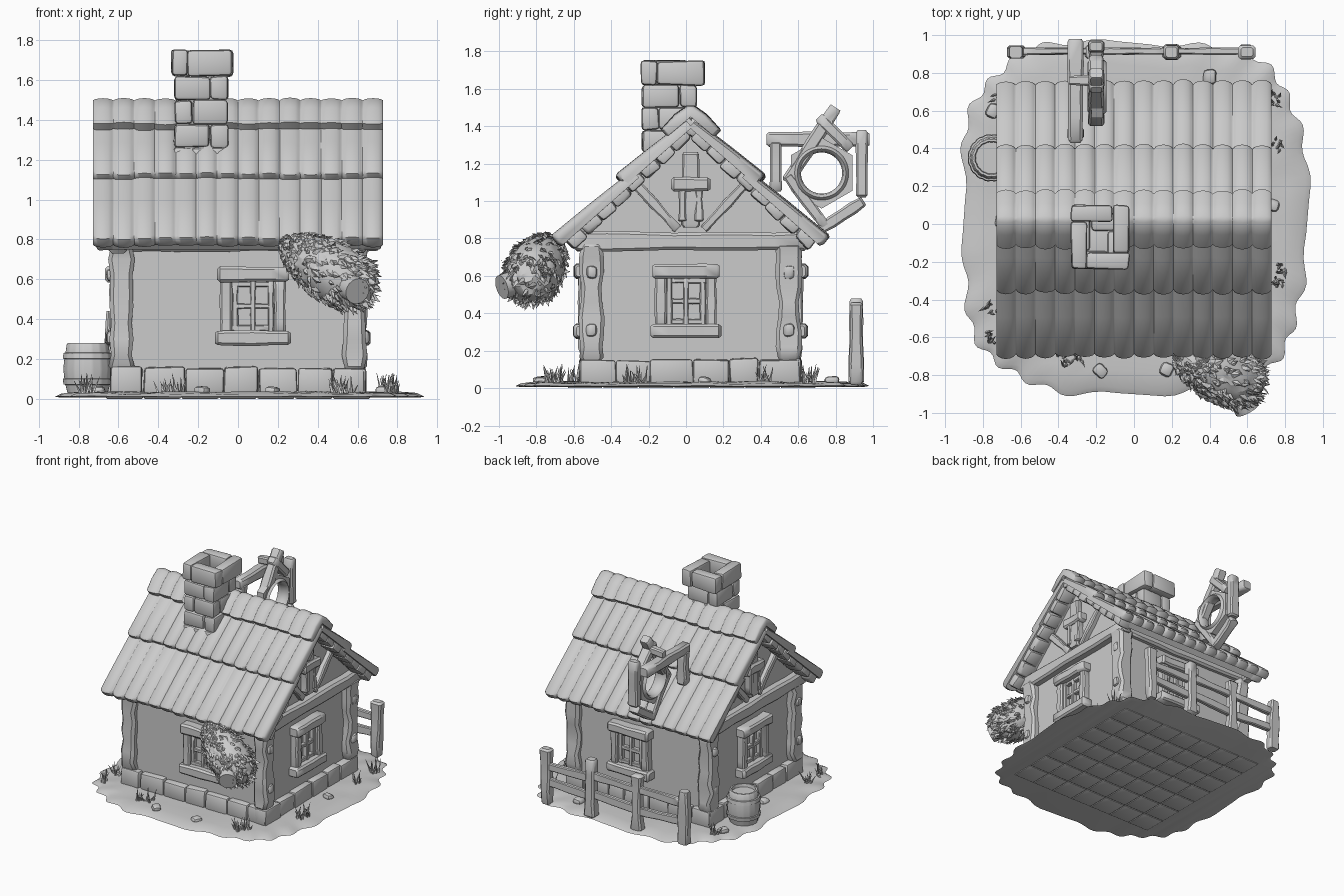
import bpy, bmesh, random
from math import sin, cos, pi, radians, sqrt, copysign
from mathutils import Vector as V, Matrix as M, noise

if "Cube" in bpy.data.objects:
    bpy.data.objects.remove(bpy.data.objects["Cube"])

random.seed(4)
R = random.uniform


def finish(name, bm, angle=40):
    bmesh.ops.recalc_face_normals(bm, faces=bm.faces)
    me = bpy.data.meshes.new(name)
    bm.to_mesh(me)
    bm.free()
    me.shade_smooth()
    me.set_sharp_from_angle(angle=radians(angle))
    ob = bpy.data.objects.new(name, me)
    bpy.context.collection.objects.link(ob)
    return ob


def loft(bm, rings, closed=False):
    vs = [[bm.verts.new(p) for p in r] for r in rings]
    n = len(vs[0])
    for a, b in zip(vs, vs[1:] + (vs[:1] if closed else [])):
        for i in range(n):
            bm.faces.new((a[i], a[(i + 1) % n], b[(i + 1) % n], b[i]))
    if not closed:
        bm.faces.new(vs[0][::-1])
        bm.faces.new(vs[-1])


def block(bm, c, size, rot=M(), bevel=0.015, jit=0.006):
    """Softly bevelled stone."""
    t = bmesh.new()
    bmesh.ops.create_cube(t, size=1)
    for v in t.verts:
        v.co = V(a * b + R(-jit, jit) for a, b in zip(v.co, size))
    bmesh.ops.bevel(t, geom=t.edges[:], offset=bevel, segments=2, profile=0.5, affect='EDGES')
    t.transform(M.Translation(c) @ rot.to_4x4())
    me = bpy.data.meshes.new("tmp")
    t.to_mesh(me)
    t.free()
    bm.from_mesh(me)
    bpy.data.meshes.remove(me)


def beam(bm, p, q, w, h, segs=4, jit=0.006, side=(1, 0, 0), mat=M()):
    """Hand-hewn timber; w lies along side, h across it."""
    p, q = V(p), V(q)
    d = (q - p).normalized()
    u = V(side)
    u = (u - d * u.dot(d)).normalized()
    v = d.cross(u)
    L, e = (q - p).length, min(w, h) * 0.2
    rings = []
    for s in [0, e] + [L * i / segs for i in range(1, segs)] + [L - e, L]:
        end = 0.75 if s in (0, L) else 1
        a, b = (w / 2 + R(-jit, jit)) * end, (h / 2 + R(-jit, jit)) * end
        c = min(a, b) * 0.35
        sec = [(a, c - b), (a, b - c), (a - c, b), (c - a, b), (-a, b - c), (-a, c - b), (c - a, -b), (a - c, -b)]
        rings.append([mat @ (p + d * s + u * x + v * y) for x, y in sec])
    loft(bm, rings)


def tube(bm, p, q, r0, r1, n=16):
    p, q = V(p), V(q)
    rot = (q - p).to_track_quat('Z', 'Y')
    loft(bm, [[c + rot @ V((r * cos(2 * pi * i / n), r * sin(2 * pi * i / n), 0)) for i in range(n)]
              for c, r in ((p, r0), (q, r1))])


# ground with wavy outline, and floor tiles underneath
def outline(th, k, z):
    e = 2 / 3.4
    w = k * (1 + 0.018 * sin(24 * th) + 0.012 * sin(7 * th + 1))
    return V((0.91 * w * copysign(abs(cos(th)) ** e, cos(th)),
              0.035 + 0.93 * w * copysign(abs(sin(th)) ** e, sin(th)), z))


bm = bmesh.new()
rings = []
for k, z, a in ((0.97, 0.006, 0), (1, 0.012, 0.004), (0.97, 0.026, 0.008), (0.87, 0.032, 0.012), (0.75, 0.035, 0.008), (0.5, 0.035, 0)):
    ring = [outline(2 * pi * (i + 0.5) / 180, k, z) for i in range(180)]
    rings.append([p + V((0, 0, a * noise.noise(p * 6))) for p in ring])
loft(bm, rings)
finish("ground", bm, 60)
bm = bmesh.new()
for i in range(7):
    for j in range(7):
        block(bm, ((i - 3) * 0.19, 0.03 + (j - 3) * 0.19, 0.011), (0.184, 0.184, 0.022), bevel=0.005, jit=0)
finish("floor_tiles", bm)

# wall body with gables
bm = bmesh.new()
prof = [(-0.52, 0.02), (0.57, 0.02), (0.57, 0.88), (0.025, 1.41), (-0.52, 0.88)]
loft(bm, [[(x, y, z) for y, z in prof] for x in (-0.585, 0.585)])
finish("walls", bm)

# stone footing
bm = bmesh.new()


def course(a, b, n, put):
    cuts = [a] + [a + (b - a) * (i + R(-0.15, 0.15)) / n for i in range(1, n)] + [b]
    for c, d in zip(cuts, cuts[1:]):
        put((c + d) / 2, d - c - 0.003, 0.13 + R(-0.008, 0.008))


for y in (-0.52, 0.565):
    course(-0.64, 0.64, 7, lambda m, l, h: block(bm, (m, y, 0.025 + h / 2), (l, 0.1, h)))
for x in (-0.59, 0.59):
    course(-0.57, 0.61, 6, lambda m, l, h: block(bm, (x, m, 0.025 + h / 2), (0.1, l, h)))
finish("footing_stones", bm)

# corner posts with stone studs, wall plates
bm = bmesh.new()
for x in (-0.585, 0.585):
    for y in (-0.505, 0.55):
        beam(bm, (x, y, 0.14), (x, y, 0.78), 0.115, 0.125, 8, 0.012)
        for z in (0.31, 0.62):
            block(bm, (x + copysign(0.05, x), y, z), (0.05, 0.06, 0.07), bevel=0.02)
    beam(bm, (x * 1.03, -0.6, 0.785), (x * 1.03, 0.65, 0.785), 0.09, 0.1, 7, 0.006)
for y in (-0.52, 0.565):
    beam(bm, (-0.6, y, 0.785), (0.6, y, 0.785), 0.09, 0.09, 7, side=(0, 1, 0))
finish("timber_frame", bm)

# gable braces and small gable ornaments
bm = bmesh.new()
for x in (-0.6, 0.6):
    for s in (-1, 1):
        beam(bm, (x, 0.025 + s * 0.07, 0.85), (x, 0.025 + s * 0.32, 1.12), 0.05, 0.05, 4, 0.004)
        beam(bm, (x, 0.025 + s * 0.045, 0.89), (x, 0.025 + s * 0.045, 1.07), 0.07, 0.04, 3)
    beam(bm, (x, -0.08, 1.09), (x, 0.13, 1.09), 0.1, 0.075, 3)
    beam(bm, (x, 0.025, 0.86), (x, 0.025, 1.26), 0.06, 0.1, 4)
finish("gable_timbers", bm)

# windows, one per wall
for nm, deg, c in (("front", 0, (0.075, -0.52, 0.46)), ("right", 90, (0.585, 0.0, 0.46)),
                   ("back", 180, (0.07, 0.57, 0.46)), ("left", -90, (-0.585, 0.02, 0.46))):
    mat = M.Translation(c) @ M.Rotation(radians(deg), 4, 'Z')
    bm = bmesh.new()
    for z, hw in ((-0.155, 0.19), (0.165, 0.18)):
        beam(bm, (-hw, -0.025, z), (hw, -0.025, z), 0.11, 0.075, 4, 0.004, (0, 1, 0), mat)
    for x in (-0.135, 0.135):
        beam(bm, (x, -0.02, -0.15), (x, -0.02, 0.16), 0.07, 0.06, 4, 0.004, (0, 1, 0), mat)
    for x in (-0.09, 0, 0.09):
        beam(bm, (x, -0.01, -0.13), (x, -0.01, 0.14), 0.045, 0.03, 3, 0.003, (0, 1, 0), mat)
    for z in (-0.105, 0.005, 0.115):
        beam(bm, (-0.11, -0.01, z), (0.11, -0.01, z), 0.04, 0.028, 3, 0.003, (0, 1, 0), mat)
    finish(nm + "_window", bm)

# roof: corrugated tile rows, ridge cap, underlay and edge blocks
A = radians(43.5)


def P(side, x, s, h):
    return V((x, 0.025 + side * (s * cos(A) + h * sin(A)), 1.49 - s * sin(A) + h * cos(A)))


def columns():
    n, w = 14, 1.46 / 14
    out = []
    for c in range(n):
        dh, ds = R(-0.005, 0.005), R(-0.008, 0.008)
        for t in (0.01, 0.1, 0.25, 0.5, 0.75, 0.9, 0.99):
            b = sqrt(sin(pi * t))
            out.append((-0.73 + w * (c + t), b * 0.02 + dh * b, b * 0.018 + ds * b))
    return out


bm = bmesh.new()
for sd in (-1, 1):
    for s0, s1, h1 in ((0.06, 0.52, 0.0), (0.45, 0.99, 0.0)):
        loft(bm, [[P(sd, x, s0, -0.075), P(sd, x, s0, -0.045 + b), P(sd, x, (s0 + s1) / 2, -0.02 + b),
                   P(sd, x, s1 - 0.02 + e, h1 + b), P(sd, x, s1 - 0.004 + e, h1 - 0.008 + b),
                   P(sd, x, s1 + e, h1 - 0.03), P(sd, x, s1 - 0.01 + e, -0.055)] for x, b, e in columns()])
finish("roof_tiles", bm, 50)
bm = bmesh.new()
loft(bm, [[P(-1, x, 0.17 + e, -0.02), P(-1, x, 0.17 + e, 0.012 + b), P(-1, x, 0.08, 0.02 + b), P(-1, x, 0, 0.008 + b),
           P(1, x, 0, 0.008 + b), P(1, x, 0.08, 0.02 + b), P(1, x, 0.17 + e, 0.012 + b), P(1, x, 0.17 + e, -0.02),
           V((x, 0.025, 1.45))] for x, b, e in columns()])
finish("ridge_cap", bm, 60)
bm = bmesh.new()
for sd in (-1, 1):
    loft(bm, [[P(sd, x, s, h) for s, h in ((0, -0.1), (0, -0.04), (0.97, -0.04), (0.97, -0.1))] for x in (-0.63, 0.63)])
    rot = M.Rotation(-sd * A, 3, 'X')
    for x in (-0.655, 0.655):
        for i in range(9):
            block(bm, P(sd, x, 0.045 + i * 0.109, -0.075), (0.12, 0.107, 0.075), rot, 0.018, 0.008)
finish("roof_edges", bm)

# chimney of pinwheel brick courses with open top
bm = bmesh.new()


def brick_ring(cx, cy, z, w, d, t, h, flip):
    for s in (-1, 1):
        f = s if flip else -s
        block(bm, (cx + f * t / 2, cy + s * (d - t) / 2, z), (w - t, t, h), bevel=0.018)
        block(bm, (cx - f * (w - t) / 2, cy + s * t / 2, z), (t, d - t, h), bevel=0.018)


for i in range(4):
    brick_ring(-0.185, -0.09, 1.2 + i * 0.12, 0.27, 0.29, 0.09, 0.12, i % 2)
brick_ring(-0.18, -0.07, 1.685, 0.31, 0.34, 0.085, 0.13, 0)
block(bm, (-0.185, -0.09, 1.4), (0.2, 0.2, 0.4))
finish("chimney", bm)

# round window frame on the back roof slope
bm = bmesh.new()
C = V((-0.195, 0.725, 1.15))


def ringpt(th, r, x):
    return C + V((x, r * cos(th), r * sin(th)))


plate, rim = [], []
for i in range(48):
    th = 2 * pi * i / 48
    ro = 0.19 * cos(pi / 6) / cos((th - pi / 6) % (pi / 3) - pi / 6)
    plate.append([ringpt(th, r, x) for r, x in ((0.125, -0.03), (ro, -0.03), (ro, 0.03), (0.125, 0.03))])
    rim.append([ringpt(th, 0.13 + 0.02 * cos(k * pi / 4), 0.05 * sin(k * pi / 4)) for k in range(8)])
loft(bm, plate, True)
loft(bm, rim, True)
for x, y0, z0, y1, z1, w in ((-0.2, 0.8, 1.5, 0.54, 1.1, 0.07), (-0.2, 0.71, 1.45, 0.88, 1.28, 0.06),
                             (-0.2, 0.94, 1.38, 0.94, 1.02, 0.06), (-0.2, 0.95, 1.0, 0.72, 0.85, 0.06),
                             (-0.2, 0.54, 1.14, 0.75, 0.86, 0.06), (-0.31, 0.43, 1.33, 0.98, 1.33, 0.08),
                             (-0.31, 0.48, 1.05, 0.48, 1.32, 0.06)):
    beam(bm, (x, y0, z0), (x, y1, z1), 0.08, w, 4, 0.005)
beam(bm, (-0.34, 0.76, 1.4), (-0.16, 0.76, 1.42), 0.06, 0.06, 2, side=(0, 1, 0))
finish("round_window_frame", bm)

# back fence
bm = bmesh.new()
xs = (-0.62, -0.21, 0.2, 0.59)
for x in xs:
    beam(bm, (x, 0.91, 0.02), (x + R(-0.01, 0.01), 0.91, 0.46 + R(-0.03, 0.02)), 0.085, 0.07, 4, 0.007)
for a, b in zip(xs, xs[1:]):
    for z in (0.19, 0.34):
        beam(bm, (a - 0.03, 0.915, z + R(-0.02, 0.02)), (b + 0.03, 0.915, z + R(-0.02, 0.02)), 0.035, 0.06, 4, 0.004, (0, 1, 0))
finish("fence", bm)

# barrel
bm = bmesh.new()
prof = [(0.1, 0.02), (0.112, 0.07), (0.122, 0.072), (0.126, 0.1), (0.118, 0.102), (0.123, 0.15), (0.118, 0.2),
        (0.126, 0.202), (0.122, 0.23), (0.112, 0.232), (0.106, 0.272), (0.1, 0.28), (0.088, 0.28), (0.084, 0.255)]
loft(bm, [[(-0.755 + r * f * cos(i * pi / 24), 0.35 + r * f * sin(i * pi / 24), z) for i in range(48)
           for f in [0.97 if i % 3 == 0 else 1]] for r, z in prof])
finish("barrel", bm)

# leafy bundle with cut stem at the front eave
axis = V((0.47, -0.17, -0.28)).normalized()
mid, rot = V((0.445, -0.79, 0.655)), axis.to_track_quat('X', 'Z')


def egg(d, k=1.0):
    r = 0.145 * (1 + 0.28 * d.x) * k
    return mid + rot @ V((d.x * 0.27 * k, d.y * r, d.z * r))


bm = bmesh.new()
bmesh.ops.create_icosphere(bm, subdivisions=4, radius=1)
for v in bm.verts:
    d = v.co.normalized()
    v.co = egg(d, 1 + 0.07 * noise.noise(d * 7))
for _ in range(520):
    d = V((R(-1, 1), R(-1, 1), R(-1, 1))).normalized()
    n = rot @ d
    t = (axis + V((R(-1, 1), R(-1, 1), R(-1, 1))) * 0.7).normalized()
    w, c, s = n.cross(t).normalized(), egg(d, 1.02), R(0.02, 0.035)
    a, b, e, f = [bm.verts.new(p) for p in (c - t * s - n * 0.012, c + w * s * 0.6, c + t * s + n * 0.018, c - w * s * 0.6)]
    g = bm.verts.new(c + n * 0.014)
    for p, q in ((a, b), (b, e), (e, f), (f, a)):
        bm.faces.new((p, q, g))
finish("leafy_bundle", bm, 25)
bm = bmesh.new()
tube(bm, (0.5, -0.8, 0.6), (0.6, -0.985, 0.54), 0.07, 0.066, 20)
finish("bundle_stem", bm)

# grass tufts and pebbles
bm = bmesh.new()
for x, y in ((-0.38, -0.73), (-0.3, -0.7), (-0.76, -0.45), (-0.77, -0.6), (0.5, -0.74), (0.55, -0.68),
             (0.76, -0.32), (0.77, -0.24), (0.76, 0.42), (0.74, 0.66), (-0.72, 0.68)):
    for _ in range(9):
        p = V((x + R(-0.03, 0.03), y + R(-0.03, 0.03), 0.02))
        tube(bm, p, p + V((R(-0.04, 0.04), R(-0.04, 0.04), R(0.05, 0.11))), 0.009, 0.001, 4)
finish("grass_tufts", bm)
bm = bmesh.new()
for x, y in ((-0.18, -0.78), (0.17, -0.77), (-0.7, 0.02), (0.73, 0.1), (-0.75, 0.6), (0.4, 0.78)):
    block(bm, (x, y, 0.04), (0.075, 0.065, 0.045), M.Rotation(R(0, 3), 3, 'Z'), 0.02)
finish("pebbles", bm)
